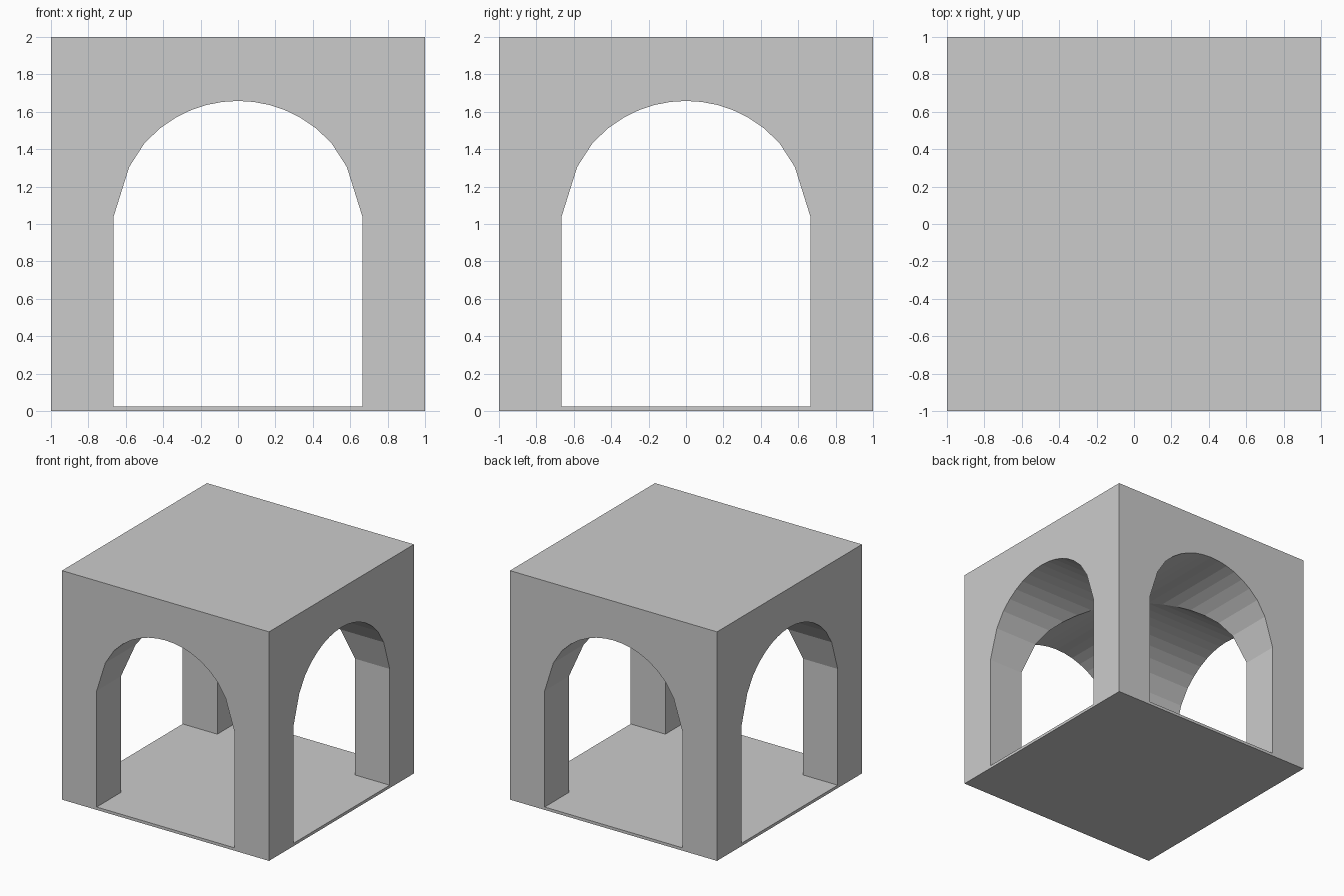
import bpy, bmesh, math

if "Cube" in bpy.data.objects:
    bpy.data.objects.remove(bpy.data.objects["Cube"])

HALF, STEPS = 0.665, 8        # arch half width, segments per side
FLOOR, SPRING, CROWN, R = 0.025, 1.04, 1.658, 0.667


def arch_profile():
    # straight jambs, then a round head in equal horizontal steps
    pts = [(-HALF, FLOOR), (HALF, FLOOR), (HALF, SPRING)]
    for i in range(STEPS - 1, -STEPS, -1):
        x = HALF * i / STEPS
        z = CROWN - R + math.sqrt(R * R - x * x)
        if abs(i) == STEPS - 1:
            z = 1.305
        pts.append((x, z))
    return pts + [(-HALF, SPRING)]


def make_tunnel(name, angle):
    bm = bmesh.new()
    face = bm.faces.new([bm.verts.new((x, -1.5, z)) for x, z in arch_profile()])
    out = bmesh.ops.extrude_face_region(bm, geom=[face])
    verts = [v for v in out["geom"] if isinstance(v, bmesh.types.BMVert)]
    bmesh.ops.translate(bm, verts=verts, vec=(0, 3, 0))
    bmesh.ops.recalc_face_normals(bm, faces=bm.faces)
    c, s = round(math.cos(angle)), round(math.sin(angle))
    for v in bm.verts:
        x, y, z = v.co
        v.co = (c * x - s * y, s * x + c * y, z)
    me = bpy.data.meshes.new(name)
    bm.to_mesh(me)
    bm.free()
    ob = bpy.data.objects.new(name, me)
    bpy.context.collection.objects.link(ob)
    ob.hide_render = True
    return ob


# Solid block
bpy.ops.mesh.primitive_cube_add(size=2, location=(0, 0, 1))
block = bpy.context.object
block.name = "arched_block"

# Two crossing arched tunnels cut through it
tunnels = [make_tunnel("tunnel_front_back", 0),
           make_tunnel("tunnel_left_right", math.pi / 2)]
for t in tunnels:
    mod = block.modifiers.new(t.name, "BOOLEAN")
    mod.operation, mod.solver, mod.object = "DIFFERENCE", "EXACT", t
    bpy.context.view_layer.objects.active = block
    bpy.ops.object.modifier_apply(modifier=mod.name)
for t in tunnels:
    bpy.data.objects.remove(t)
